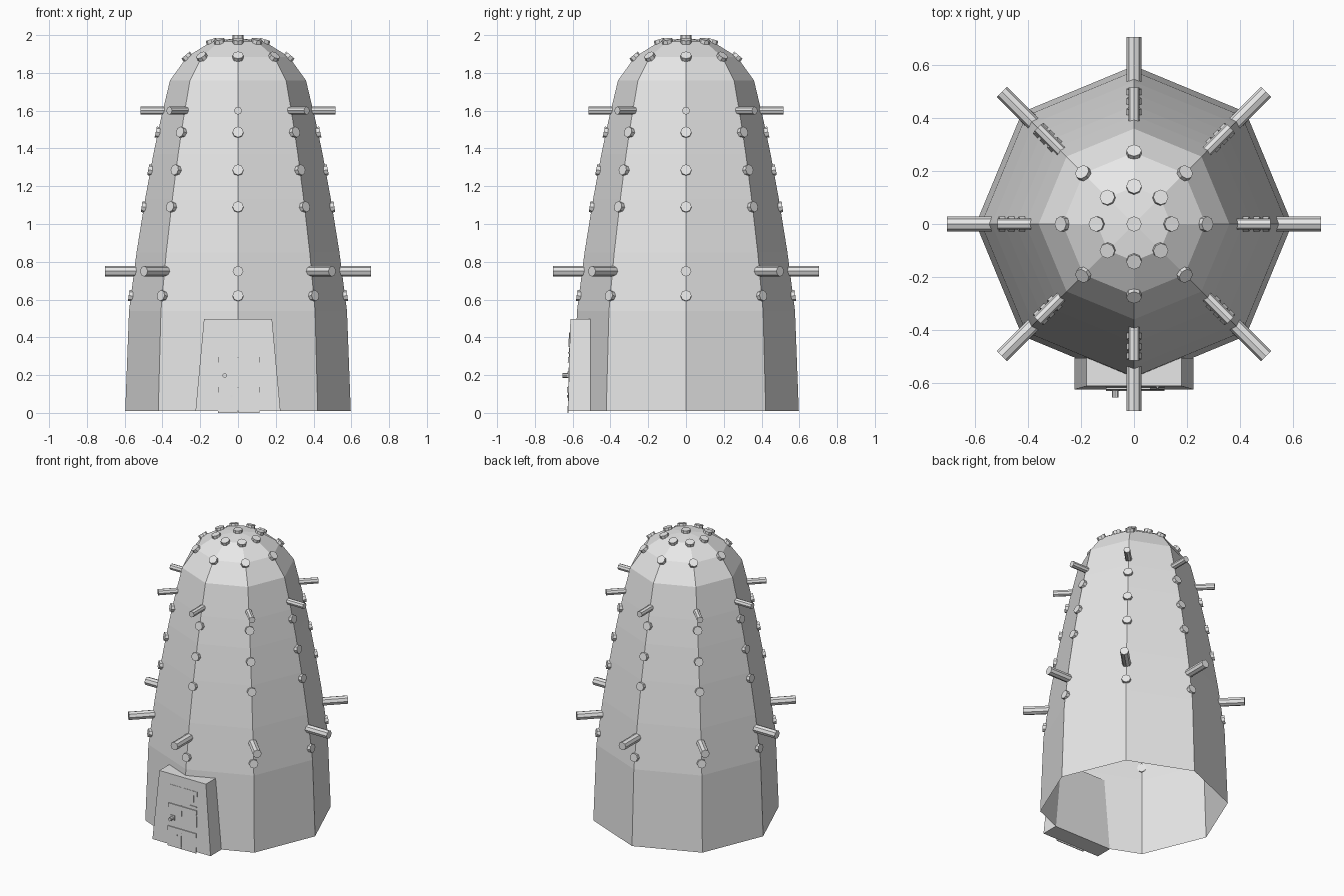
import bpy, bmesh
from math import pi, cos, sin
from mathutils import Vector, Matrix

if "Cube" in bpy.data.objects:
    bpy.data.objects.remove(bpy.data.objects["Cube"])

grey = bpy.data.materials.new("light_grey")
grey.use_nodes = True
grey.diffuse_color = (0.8, 0.8, 0.8, 1)
grey.node_tree.nodes["Principled BSDF"].inputs["Base Color"].default_value = (0.8, 0.8, 0.8, 1)

SIDES = 8
PROFILE = [(0.597, 0.01), (0.577, 0.54), (0.537, 0.85), (0.492, 1.13),
           (0.448, 1.37), (0.41, 1.55), (0.36, 1.76), (0.27, 1.885), (0.14, 1.966)]
APEX = 1.985


def finish(name, bm):
    mesh = bpy.data.meshes.new(name)
    bm.normal_update()
    bm.to_mesh(mesh)
    bm.free()
    mesh.materials.append(grey)
    obj = bpy.data.objects.new(name, mesh)
    bpy.context.scene.collection.objects.link(obj)
    return obj


def radius_at(z):
    for (r0, z0), (r1, z1) in zip(PROFILE, PROFILE[1:]):
        if z0 <= z <= z1:
            return r0 + (r1 - r0) * (z - z0) / (z1 - z0)


def add_cylinder(bm, start, end, radius, sides=8):
    axis = end - start
    turn = axis.to_track_quat('Z', 'Y').to_matrix().to_4x4()
    bmesh.ops.create_cone(bm, cap_ends=True, segments=sides, radius1=radius, radius2=radius,
                          depth=axis.length, matrix=Matrix.Translation((start + end) / 2) @ turn)


def add_prism(bm, front, back):
    # Solid between two matching outlines
    a = [bm.verts.new(p) for p in front]
    b = [bm.verts.new(p) for p in back]
    bm.faces.new(a)
    bm.faces.new(b[::-1])
    for i in range(len(a)):
        j = (i + 1) % len(a)
        bm.faces.new((a[j], a[i], b[i], b[j]))


def corner(i):
    return Vector((cos(2 * pi * i / SIDES), sin(2 * pi * i / SIDES), 0))


# Open-bottomed eight-sided dome
bm = bmesh.new()
rings = [[bm.verts.new(corner(i) * r + Vector((0, 0, z))) for i in range(SIDES)] for r, z in PROFILE]
tip = bm.verts.new((0, 0, APEX))
for i in range(SIDES):
    j = (i + 1) % SIDES
    for low, high in zip(rings, rings[1:]):
        bm.faces.new((low[i], low[j], high[j], high[i]))
    bm.faces.new((rings[-1][i], rings[-1][j], tip))
finish("dome_shell", bm)

# Rivets along every corner, facing out from the surface
bm = bmesh.new()
for z in (0.62, 1.09, 1.285, 1.485, 1.885, 1.966):
    r = radius_at(z)
    low, high = max(z - 0.05, 0.02), min(z + 0.05, 1.966)
    slope = (high - low, radius_at(low) - radius_at(high))
    for i in range(SIDES):
        out = corner(i)
        normal = (out * slope[0] + Vector((0, 0, slope[1]))).normalized()
        if z > 1.95:
            normal = (out * 0.3 + Vector((0, 0, 1))).normalized()
        spot = out * r + Vector((0, 0, z))
        add_cylinder(bm, spot - normal * 0.012, spot + normal * 0.012, 0.029)
add_cylinder(bm, Vector((0, 0, 1.97)), Vector((0, 0, 2.0)), 0.029)
finish("rivets", bm)

# Two rings of rods sticking straight out of the corners
for name, z, inner, outer, thick in (("lower_rods", 0.75, 0.53, 0.705, 0.028),
                                     ("upper_rods", 1.6, 0.385, 0.515, 0.021)):
    bm = bmesh.new()
    for i in range(SIDES):
        lift = Vector((0, 0, z))
        add_cylinder(bm, corner(i) * inner + lift, corner(i) * outer + lift, thick)
    finish(name, bm)


# Tapered porch block with a leaning front
def front_y(z):
    return -0.625 + 0.026 * z


outline = [(-0.225, 0.01), (0.225, 0.01), (0.18, 0.497), (-0.18, 0.497)]
bm = bmesh.new()
add_prism(bm, [(x, front_y(z), z) for x, z in outline], [(x, -0.505, z) for x, z in outline])
finish("porch", bm)


def plate(name, x0, x1, z0, z1, depth):
    # Thin board lying on the leaning porch front
    pts = [(x0, z0), (x1, z0), (x1, z1), (x0, z1)]
    bm = bmesh.new()
    add_prism(bm, [(x, front_y(z) - depth, z) for x, z in pts],
              [(x, front_y(z) + 0.004, z) for x, z in pts])
    return finish(name, bm)


# Double door with boards and fittings
plate("right_door_leaf", -0.105, -0.002, 0.0, 0.425, 0.002)
plate("left_door_leaf", 0.002, 0.115, 0.0, 0.425, 0.002)
plate("upper_board", -0.105, 0.115, 0.267, 0.297, 0.008)
plate("lower_board", -0.105, 0.115, 0.108, 0.138, 0.008)
plate("door_latch", 0.06, 0.115, 0.315, 0.323, 0.007)
plate("door_hinge", 0.085, 0.092, 0.35, 0.425, 0.006)
plate("lock_plate", -0.088, -0.054, 0.185, 0.218, 0.008)

# Knob on the lock and a small pin below
bm = bmesh.new()
for x, z, reach, size in ((-0.071, 0.198, 0.035, 0.012), (-0.035, 0.088, 0.007, 0.006)):
    y = front_y(z)
    add_cylinder(bm, Vector((x, y, z)), Vector((x, y - reach, z)), size)
finish("door_knob_and_pin", bm)
